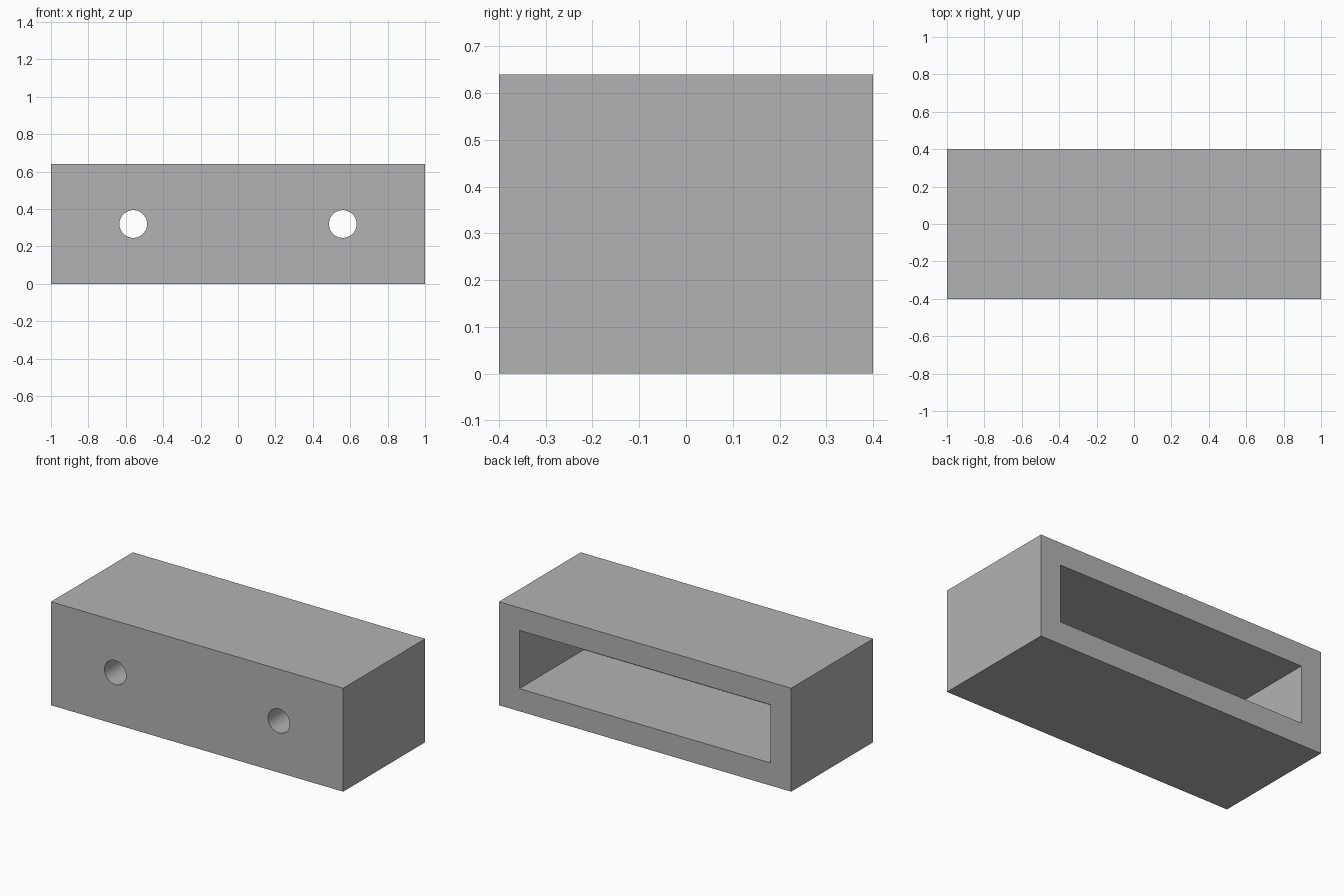
import bpy
import math

cube = bpy.data.objects.get("Cube")
if cube:
    bpy.data.objects.remove(cube, do_unlink=True)

WIDTH, DEPTH, HEIGHT = 2.0, 0.8, 0.64
RIM = 0.14          # rim around the rear opening
FRONT_WALL = 0.17   # thickness of the drilled wall
HOLE_X, HOLE_RADIUS = 0.56, 0.074

grey = bpy.data.materials.new("light grey")
grey.use_nodes = True
colour = (0.45, 0.45, 0.45, 1)
grey.diffuse_color = colour
grey.node_tree.nodes["Principled BSDF"].inputs["Base Color"].default_value = colour


def box(name, size, centre):
    bpy.ops.mesh.primitive_cube_add(size=1, location=centre)
    obj = bpy.context.object
    obj.name = name
    obj.scale = size
    bpy.ops.object.transform_apply(location=True, rotation=True, scale=True)
    obj.data.materials.append(grey)
    return obj


def cut(target, cutter):
    cutter.hide_render = True
    mod = target.modifiers.new("cut", "BOOLEAN")
    mod.operation = "DIFFERENCE"
    mod.solver = "EXACT"
    mod.object = cutter
    bpy.context.view_layer.objects.active = target
    bpy.ops.object.modifier_apply(modifier=mod.name)
    bpy.data.objects.remove(cutter, do_unlink=True)


# Solid block
housing = box("housing", (WIDTH, DEPTH, HEIGHT), (0, 0, HEIGHT / 2))

# Rectangular pocket open at the back
front = -DEPTH / 2 + FRONT_WALL
back = DEPTH / 2 + 0.1
cut(housing, box("pocket_cutter",
                 (WIDTH - 2 * RIM, back - front, HEIGHT - 2 * RIM),
                 (0, (front + back) / 2, HEIGHT / 2)))

# Two round holes through the front wall
for side in (-1, 1):
    bpy.ops.mesh.primitive_cylinder_add(
        vertices=64, radius=HOLE_RADIUS, depth=0.4,
        location=(side * HOLE_X, -DEPTH / 2, HEIGHT / 2),
        rotation=(math.pi / 2, 0, 0))
    drill = bpy.context.object
    drill.name = "hole_cutter"
    drill.data.materials.append(grey)
    cut(housing, drill)

# Smooth hole walls, crisp box edges
bpy.ops.object.select_all(action="DESELECT")
housing.select_set(True)
bpy.context.view_layer.objects.active = housing
bpy.ops.object.shade_smooth_by_angle(angle=math.radians(30))
